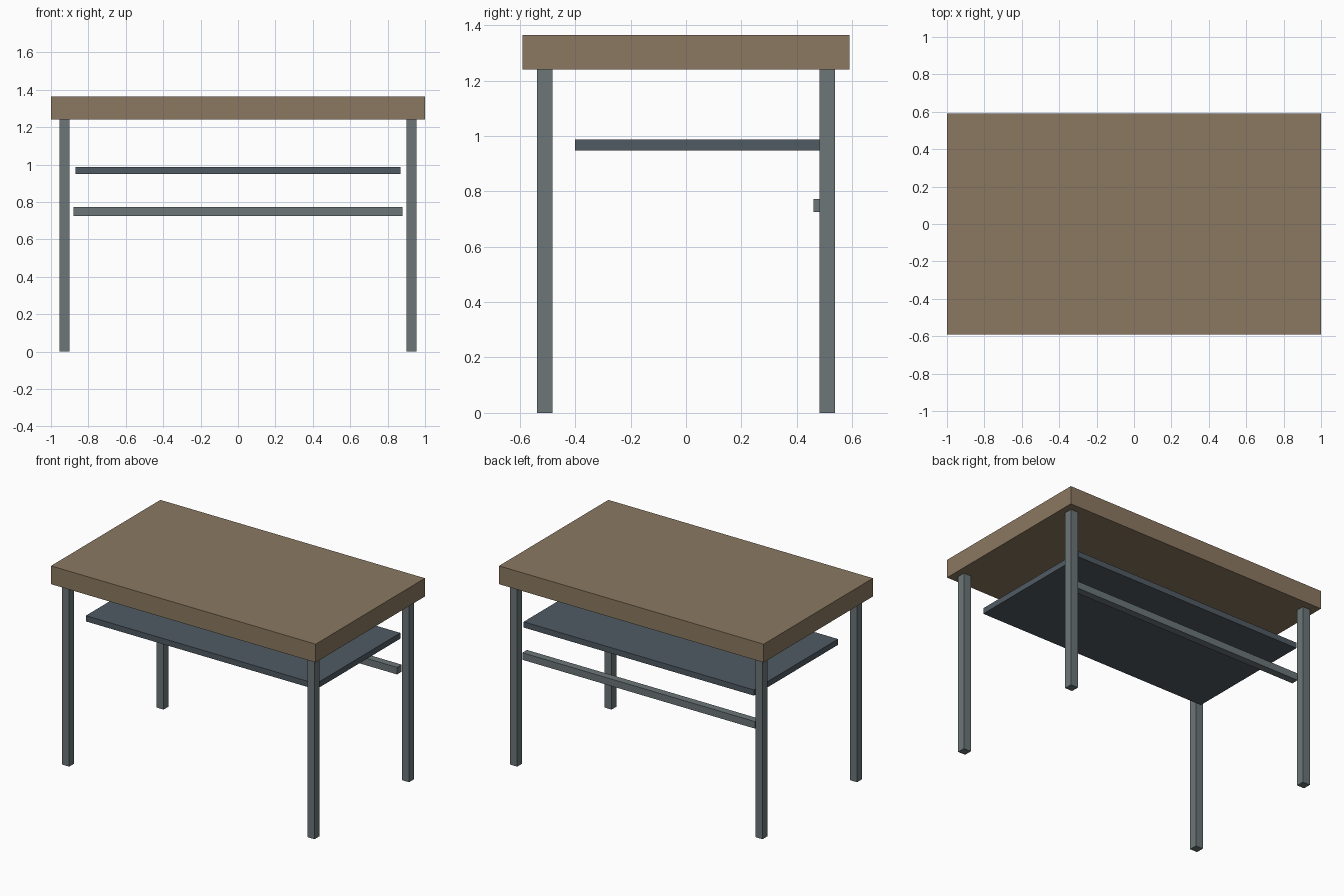
import bpy

if "Cube" in bpy.data.objects:
    bpy.data.objects.remove(bpy.data.objects["Cube"])


def material(name, rgb):
    mat = bpy.data.materials.new(name)
    mat.diffuse_color = (*rgb, 1)
    mat.use_nodes = True
    mat.node_tree.nodes["Principled BSDF"].inputs["Base Color"].default_value = mat.diffuse_color
    return mat


def box(name, low, high, mat):
    """Axis-aligned box between two opposite corners."""
    bpy.ops.mesh.primitive_cube_add(size=1, location=[(a + b) / 2 for a, b in zip(low, high)])
    obj = bpy.context.object
    obj.name = name
    obj.scale = [b - a for a, b in zip(low, high)]
    bpy.ops.object.transform_apply(location=False, rotation=False, scale=True)
    obj.data.materials.append(mat)
    return obj


wood = material("wood", (0.26, 0.19, 0.12))
metal = material("metal", (0.15, 0.18, 0.19))
dark_metal = material("dark_metal", (0.08, 0.105, 0.125))

# Thick table top
box("table_top", (-1, -0.59, 1.24), (1, 0.59, 1.365), wood)

# Four square legs
for side, x in (("left", -0.9275), ("right", 0.9275)):
    for end, y in (("front", -0.51), ("back", 0.51)):
        box(f"{end}_{side}_leg", (x - 0.0275, y - 0.0275, 0),
            (x + 0.0275, y + 0.0275, 1.24), metal)

# Shelf below the top, set towards the back
box("shelf", (-0.87, -0.40, 0.948), (0.87, 0.51, 0.987), dark_metal)

# Back stretcher rail
box("back_rail", (-0.88, 0.46, 0.725), (0.88, 0.51, 0.773), metal)
